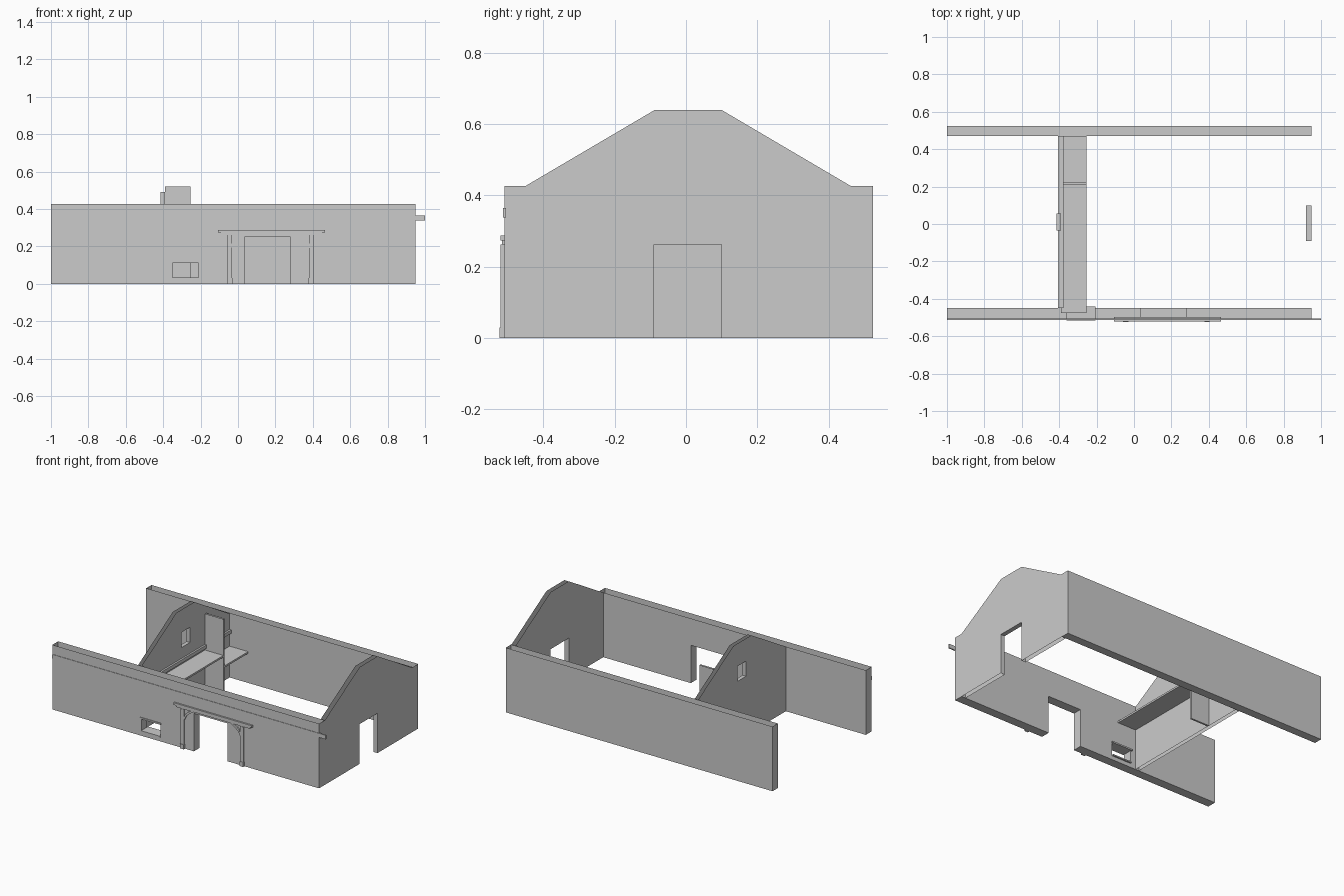
import bpy, bmesh

if "Cube" in bpy.data.objects:
    bpy.data.objects.remove(bpy.data.objects["Cube"])


def make(name, bm):
    bmesh.ops.recalc_face_normals(bm, faces=bm.faces)
    me = bpy.data.meshes.new(name)
    bm.to_mesh(me)
    bm.free()
    ob = bpy.data.objects.new(name, me)
    bpy.context.collection.objects.link(ob)
    return ob


def prism(name, pts, axis, a, b):
    """Extrude a 2D profile along x (points are y,z) or y (points are x,z)."""
    bm = bmesh.new()
    put = (lambda p, t: (t, p[0], p[1])) if axis == 'x' else (lambda p, t: (p[0], t, p[1]))
    face = bm.faces.new([bm.verts.new(put(p, a)) for p in pts])
    ext = bmesh.ops.extrude_face_region(bm, geom=[face])
    vec = (b - a, 0, 0) if axis == 'x' else (0, b - a, 0)
    bmesh.ops.translate(bm, vec=vec, verts=[v for v in ext['geom'] if isinstance(v, bmesh.types.BMVert)])
    return make(name, bm)


def box(name, x0, x1, y0, y1, z0, z1):
    return prism(name, [(x0, z0), (x1, z0), (x1, z1), (x0, z1)], 'y', y0, y1)


def cut(ob, *bounds):
    """Cut a box-shaped opening and apply it."""
    tool = box("cutter", *bounds)
    tool.hide_render = True
    mod = ob.modifiers.new("opening", 'BOOLEAN')
    mod.operation, mod.solver, mod.object = 'DIFFERENCE', 'EXACT', tool
    bpy.context.view_layer.update()
    me = bpy.data.meshes.new_from_object(ob.evaluated_get(bpy.context.evaluated_depsgraph_get()))
    ob.modifiers.clear()
    ob.data = me
    bpy.data.objects.remove(tool)


def strip(ob, test):
    """Remove the faces that are open in the shell."""
    bm = bmesh.new()
    bm.from_mesh(ob.data)
    bm.normal_update()
    dead = [f for f in bm.faces if test(f.normal, f.calc_center_median())]
    bmesh.ops.delete(bm, geom=dead, context='FACES')
    bm.to_mesh(ob.data)
    bm.free()


H = 0.427

# long walls, open along the top
front = box("front_wall", -1, 0.95, -0.51, -0.45, 0, H)
cut(front, 0.035, 0.28, -0.6, -0.4, -0.1, 0.25)
cut(front, -0.35, -0.21, -0.6, -0.4, 0.03, 0.118)
back = box("back_wall", -1, 0.95, 0.47, 0.525, 0, H)
for wall in (front, back):
    strip(wall, lambda n, c: n.z > 0.9 and c.z > 0.4)

# gable and partition, open around the rim
gable_profile = [(-0.45, 0), (0.47, 0), (0.47, H), (0.462, H), (0.1, 0.64), (-0.088, 0.64), (-0.45, H)]
gable = prism("end_gable", gable_profile, 'x', 0.92, 0.95)
cut(gable, 0.8, 1.1, -0.09, 0.1, -0.1, 0.263)
partition = prism("partition_gable", gable_profile, 'x', -0.415, -0.39)
cut(partition, -0.5, -0.3, -0.035, 0.055, 0.39, 0.49)
for wall in (gable, partition):
    strip(wall, lambda n, c: abs(n.x) < 0.5 and (abs(c.y) > 0.15 or c.z > 0.6 or c.z < 0.01))

# loft, landing, divider and rail beside the partition
box("loft_floor", -0.39, -0.255, -0.475, 0.215, 0.268, 0.28)
box("loft_landing", -0.39, -0.255, 0.222, 0.47, 0.195, 0.207)
divider = box("loft_divider", -0.39, -0.255, 0.212, 0.224, 0, 0.52)
strip(divider, lambda n, c: n.z > 0.9)
box("loft_rail", -0.405, -0.378, -0.45, 0.47, 0.295, 0.318)

# facade beam running past the right end
box("facade_beam", -1, 1, -0.513, -0.505, 0.338, 0.365)

# window lintel and sill
box("window_lintel", -0.36, -0.205, -0.515, -0.44, 0.112, 0.122)
box("window_sill", -0.35, -0.21, -0.512, -0.44, 0.026, 0.034)

# door surround
box("canopy_top", -0.108, 0.465, -0.521, -0.498, 0.274, 0.288)
box("canopy_beam", -0.09, 0.45, -0.517, -0.5, 0.262, 0.274)
mid = 0.1735
for side, label in ((-1, "left"), (1, "right")):
    xs = sorted((mid + side * 0.206, mid + side * 0.229))
    box(label + "_post", *xs, -0.52, -0.502, 0, 0.262)
    box(label + "_post_base", xs[0] - 0.002, xs[1] + 0.002, -0.5235, -0.502, 0, 0.03)
    brace = [(0.206, 0.19), (0.206, 0.212), (0.196, 0.235), (0.178, 0.252),
             (0.155, 0.262), (0.135, 0.262), (0.165, 0.243), (0.19, 0.222)]
    prism(label + "_brace", [(mid + side * x, z) for x, z in brace], 'y', -0.518, -0.504)
